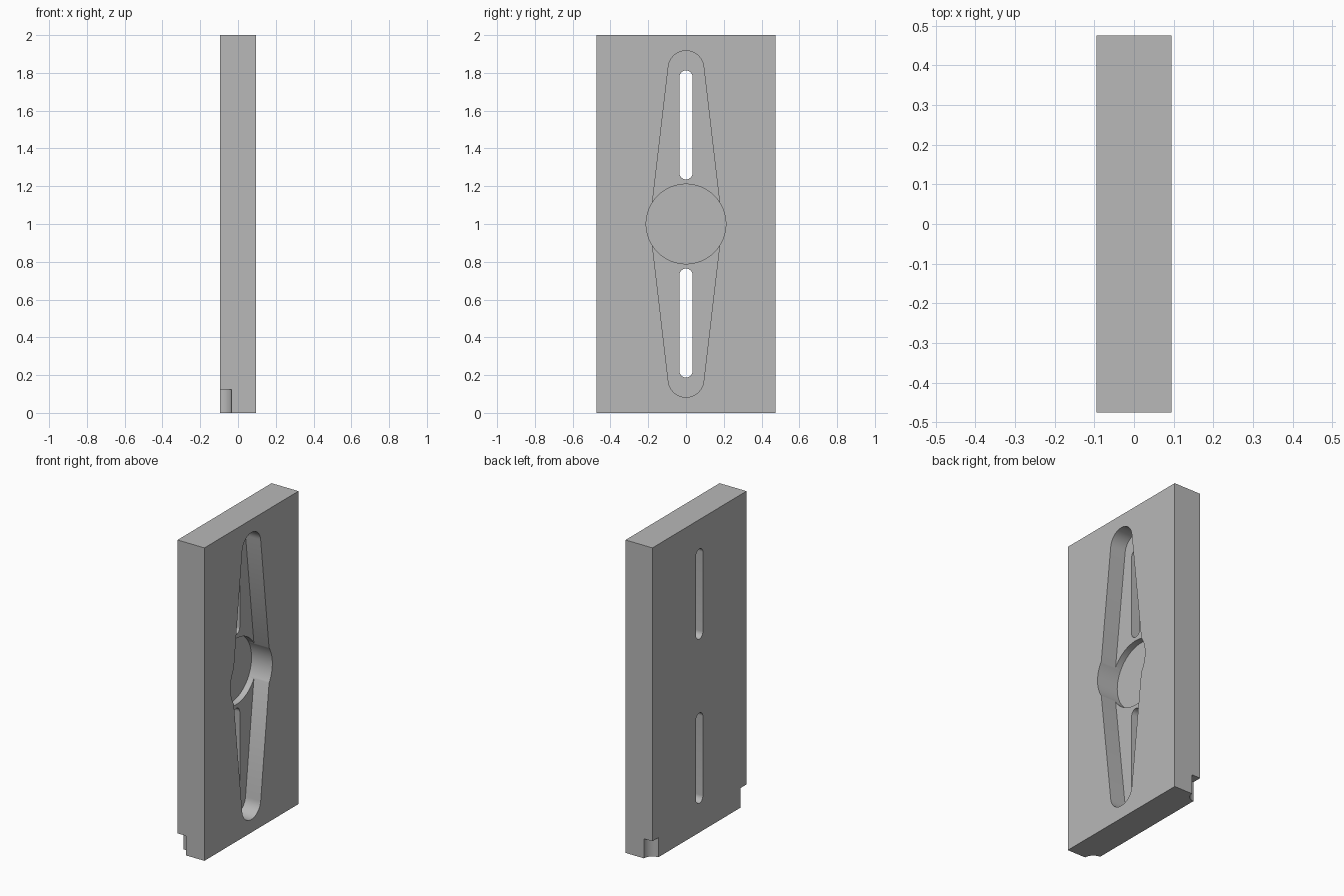
import bpy, bmesh
from math import sin, cos, pi, asin
from mathutils import Vector

default = bpy.data.objects.get("Cube")
if default:
    bpy.data.objects.remove(default, do_unlink=True)

T, W, H = 0.095, 0.475, 2.0      # half thickness, half width, height
MID = H / 2
ARM_DEPTH, HUB_DEPTH = 0.107, 0.147
NOTCH_R, NOTCH_H = 0.06, 0.125

grey = bpy.data.materials.new("plain_grey")
grey.use_nodes = True
grey.diffuse_color = (0.48, 0.48, 0.48, 1)
grey.node_tree.nodes["Principled BSDF"].inputs["Base Color"].default_value = (0.48, 0.48, 0.48, 1)


def arc(cu, cv, r, start, end, steps=24):
    """Points of an arc in a plane."""
    angles = [start + (end - start) * i / steps for i in range(steps + 1)]
    return [(cu + r * cos(a), cv + r * sin(a)) for a in angles]


def prism(name, points, direction):
    """Extrude a closed outline of 3D points along a direction."""
    bm = bmesh.new()
    face = bm.faces.new([bm.verts.new(p) for p in points])
    extruded = bmesh.ops.extrude_face_region(bm, geom=[face])["geom"]
    verts = [v for v in extruded if isinstance(v, bmesh.types.BMVert)]
    bmesh.ops.translate(bm, verts=verts, vec=Vector(direction))
    bmesh.ops.recalc_face_normals(bm, faces=bm.faces)
    mesh = bpy.data.meshes.new(name)
    bm.to_mesh(mesh)
    bm.free()
    mesh.materials.append(grey)
    obj = bpy.data.objects.new(name, mesh)
    bpy.context.collection.objects.link(obj)
    return obj


def pocket(name, outline, floor):
    """Cutter that opens through the +x face and stops at the given floor."""
    return prism(name, [(floor, y, z) for y, z in outline], (T + 0.05 - floor, 0, 0))


# Main slab
plate = prism("plate", [(-T, -W, 0), (T, -W, 0), (T, W, 0), (-T, W, 0)], (0, 0, H))

# Tapered recess with rounded tips
tip_r, tip_z = 0.094, 0.823
lean = asin(0.117)
upper = arc(0, MID + tip_z, tip_r, lean, pi - lean)
lower = arc(0, MID - tip_z, tip_r, pi + lean, 2 * pi - lean)
outline = [(0.191, MID)] + upper + [(-0.191, MID)] + lower
cutters = [pocket("arm_recess_cutter", outline, T - ARM_DEPTH)]

# Deeper round hub recess
hub = arc(0, MID, 0.211, 0, 2 * pi, 72)[:-1]
cutters.append(pocket("hub_recess_cutter", hub, T - HUB_DEPTH))

# Slots cut right through, above and below the hub
slot_r, near, far = 0.035, 0.236, 0.813
for side in (-1, 1):
    low, high = sorted((MID + side * near, MID + side * far))
    slot = arc(0, high - slot_r, slot_r, 0, pi, 16) + arc(0, low + slot_r, slot_r, pi, 2 * pi, 16)
    cutters.append(pocket("slot_cutter", slot, -T - 0.05))

# Rounded notches at the two lower rear corners
for side in (-1, 1):
    ring = arc(-T, side * W, NOTCH_R, 0, 2 * pi, 64)[:-1]
    cutters.append(prism("notch_cutter", [(x, y, -0.05) for x, y in ring], (0, 0, NOTCH_H + 0.05)))

# Cut the slab
bpy.context.view_layer.objects.active = plate
plate.select_set(True)
for cutter in cutters:
    mod = plate.modifiers.new(cutter.name, "BOOLEAN")
    mod.operation = "DIFFERENCE"
    mod.solver = "EXACT"
    mod.object = cutter
    cutter.hide_render = True
    bpy.ops.object.modifier_apply(modifier=mod.name)
for cutter in cutters:
    bpy.data.objects.remove(cutter, do_unlink=True)

bpy.ops.object.select_all(action="DESELECT")
plate.select_set(True)
bpy.ops.object.shade_smooth_by_angle(angle=pi / 6)
